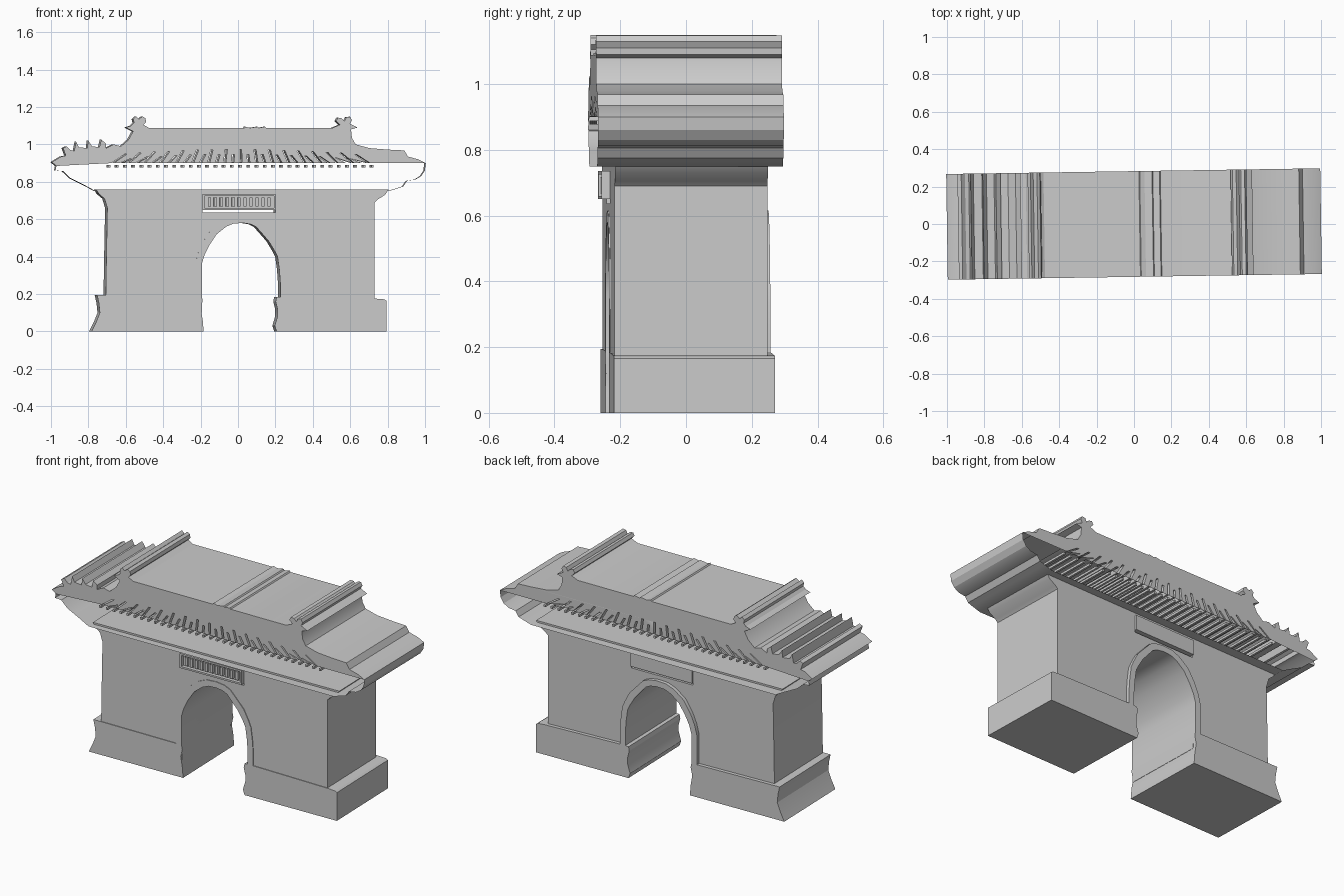
import bpy, bmesh
from math import radians, sin, cos, pi


def slab(name, loops, front, back, yaw):
    """Extrude x-z outlines (the inner ones become holes) from y=front to y=back."""
    cu = bpy.data.curves.new(name, 'CURVE')
    cu.dimensions = '2D'
    cu.fill_mode = 'BOTH'
    cu.extrude = (back - front) / 2
    for pts in loops:
        sp = cu.splines.new('POLY')
        sp.points.add(len(pts) - 1)
        for p, (x, z) in zip(sp.points, pts):
            p.co = (x, z, 0, 1)
        sp.use_cyclic_u = True
    ob = bpy.data.objects.new(name, cu)
    bpy.context.collection.objects.link(ob)
    mid = (front + back) / 2
    ob.location = (-mid * sin(yaw), mid * cos(yaw), 0)
    ob.rotation_euler = (pi / 2, 0, yaw)
    bpy.ops.object.select_all(action='DESELECT')
    ob.select_set(True)
    bpy.context.view_layer.objects.active = ob
    bpy.ops.object.convert(target='MESH')
    ob = bpy.context.view_layer.objects.active
    bm = bmesh.new()
    bm.from_mesh(ob.data)
    bmesh.ops.remove_doubles(bm, verts=bm.verts, dist=1e-5)
    bmesh.ops.recalc_face_normals(bm, faces=bm.faces)
    bm.to_mesh(ob.data)
    bm.free()
    bpy.ops.object.transform_apply(location=True, rotation=True, scale=True)
    bpy.ops.object.shade_smooth_by_angle(angle=radians(25))
    return ob


def rect(x0, x1, z0, z1):
    return [(x0, z0), (x1, z0), (x1, z1), (x0, z1)]


WALL_YAW, ROOF_YAW = radians(1.5), radians(0.87)

# Archway outline, left foot over the crown to the right foot
arch = [(-.2, .19), (-.2, .36), (-.185, .41), (-.16, .46), (-.12, .52), (-.07, .56),
        (-.03, .577), (.02, .58), (.06, .574), (.09, .56), (.13, .515), (.16, .48),
        (.19, .43), (.205, .4), (.215, .33), (.22, .26), (.22, .185)]

# Wall with flared eave shoulders and a slot for the sign
wall = [(-.715, .1), (-.71, .4), (-.705, .66), (-.72, .71), (-.75, .735), (-.765, .76),
        (.8, .76), (.78, .73), (.74, .705), (.725, .69), (.725, .1), (.22, .1)]
slab("gate_wall", [wall + arch[::-1] + [(-.2, .1)], rect(-.197, .195, .637, .735)],
     -.236, .229, WALL_YAW)

# Moulded plinths joined by a thin band around the arch
outer = [(x + (.035 if x > .01 else -.035) * min(1, abs(x - .01) / .15),
          z + .035 * max(0, (z - .36) / .22)) for x, z in arch]
left_foot = [(-.79, 0), (-.765, .05), (-.745, .1), (-.75, .15), (-.76, .195)]
right_foot = [(.735, .175), (.775, .172), (.787, .165), (.787, 0)]
left_jamb = [(-.2, .19), (-.195, .165), (-.205, .12), (-.195, .06), (-.19, 0)]
right_jamb = [(.2, 0), (.19, .03), (.205, .08), (.205, .12), (.195, .16), (.2, .183)]
slab("plinth_and_arch_band",
     [left_foot + outer + right_foot + right_jamb + arch[::-1] + left_jamb],
     -.24, .25, WALL_YAW)

# Roof silhouette: ridge, end finials, hip figures and upturned eaves
roof = [(-.765, .75), (-.82, .78), (-.86, .80), (-.90, .82), (-.94, .858), (-.98, .86),
        (-.975, .885), (-1, .905), (-.95, .935), (-.925, .94), (-.94, .98), (-.92, .99),
        (-.90, .97), (-.88, .965), (-.87, 1.015), (-.855, .985), (-.81, .98),
        (-.805, 1.02), (-.785, .99), (-.745, .985), (-.735, 1.025), (-.71, 1.005),
        (-.71, .98), (-.67, 1.0), (-.63, .99), (-.59, 1.025), (-.565, 1.07),
        (-.605, 1.09), (-.575, 1.1), (-.56, 1.115), (-.565, 1.135), (-.55, 1.15),
        (-.535, 1.135), (-.515, 1.15), (-.5, 1.14), (-.495, 1.12), (-.51, 1.105),
        (-.48, 1.088), (.03, 1.088), (.035, 1.095), (.06, 1.088), (.1, 1.095),
        (.105, 1.088), (.14, 1.095), (.145, 1.088),
        (.5, 1.088), (.54, 1.105), (.52, 1.125), (.53, 1.143), (.55, 1.14),
        (.565, 1.125), (.575, 1.145), (.595, 1.148), (.605, 1.13), (.595, 1.11),
        (.635, 1.09), (.6, 1.08), (.605, 1.035), (.625, 1.0), (.7, .98), (.8, .972),
        (.885, .968), (.905, .935), (.96, .92), (1, .9), (.995, .86), (.975, .83),
        (.945, .812), (.9, .805), (.88, .775), (.85, .765), (.8, .75)]

# Tile grooves fanning outwards, with a row of small tile ends
grooves = []
count = 33
for i in range(count):
    x = -.64 + 1.3 * i / (count - 1)
    edge = abs(x) / .66
    w, lean = .006, .055 * x
    top = .972 - .025 * edge ** 2 - (.025 if i % 2 else 0)
    low = .905 - .005 * edge
    grooves.append([(x + lean - w, low), (x + lean + w, low), (x - lean + w, top), (x - lean - w, top)])
    grooves.append(rect(x + 1.5 * lean - w, x + 1.5 * lean + w, .877, .89))
slab("tiled_roof", [roof] + grooves, -.2825, .2825, ROOF_YAW)

# Sign board with a plain slatted relief and frame
slab("sign_board", [rect(-.197, .195, .65, .735)], -.24, .238, WALL_YAW)
slab("sign_frame", [rect(-.197, .195, .65, .735), rect(-.187, .185, .66, .725)],
     -.262, -.238, WALL_YAW)
for i in range(11):
    x = -.16 + .032 * i
    slab("sign_slat", [rect(x - .008, x + .008, .668, .717)], -.256, -.238, WALL_YAW)
